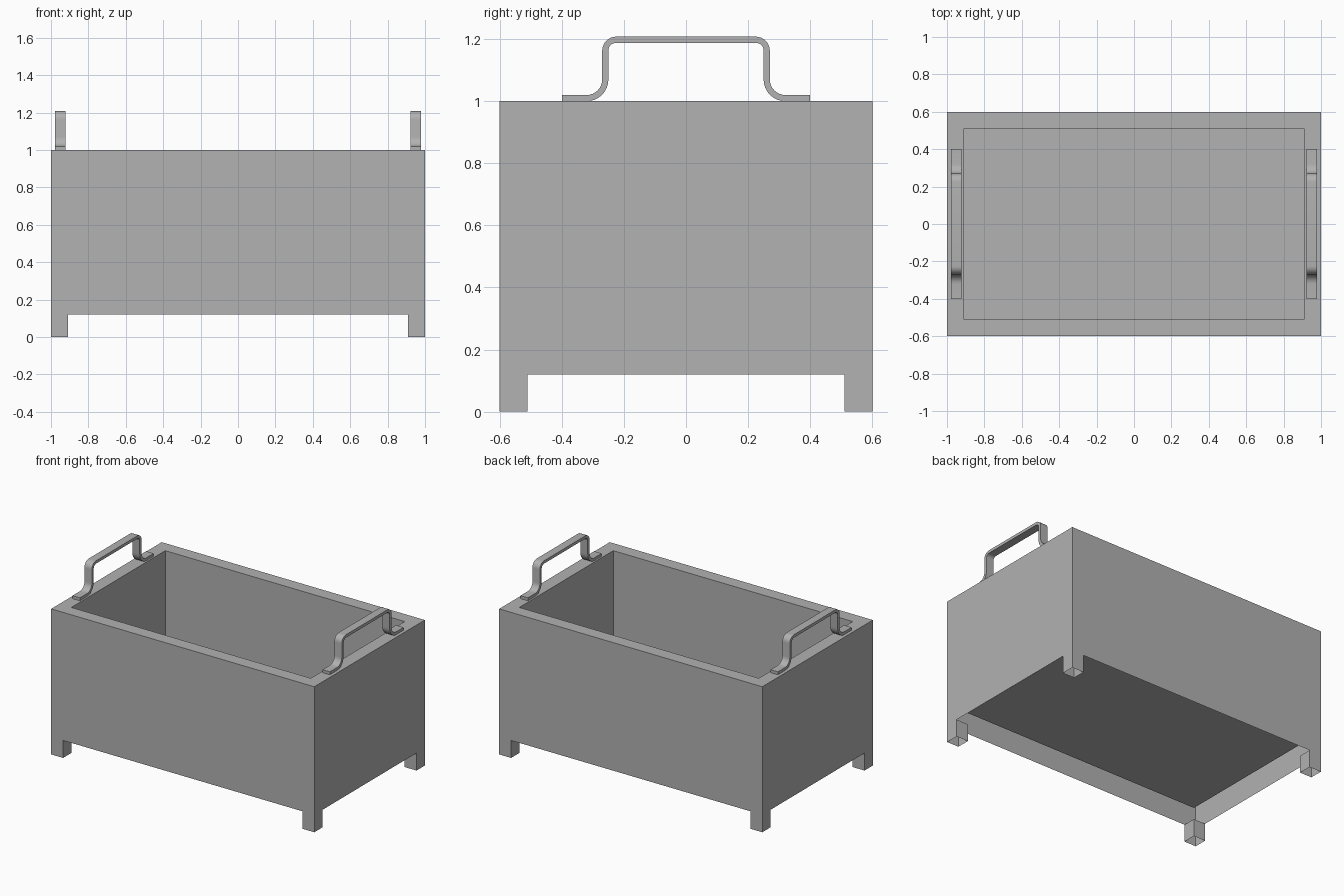
import bpy, bmesh, math

cube = bpy.data.objects.get("Cube")
if cube:
    bpy.data.objects.remove(cube, do_unlink=True)

# Single grey finish
grey = bpy.data.materials.new("plain_grey")
grey.use_nodes = True
colour = (0.445, 0.445, 0.445, 1)
grey.diffuse_color = colour
grey.node_tree.nodes["Principled BSDF"].inputs["Base Color"].default_value = colour

HX, HY, TOP = 1.0, 0.6, 1.0        # outer half sizes and rim height
WALL, LEG, FLOOR = 0.09, 0.12, 0.2  # wall thickness, leg height, inner floor
IX, IY = HX - WALL, HY - WALL


def finish(bm, name):
    bmesh.ops.remove_doubles(bm, verts=bm.verts, dist=0.0001)
    bmesh.ops.recalc_face_normals(bm, faces=bm.faces)
    mesh = bpy.data.meshes.new(name)
    bm.to_mesh(mesh)
    bm.free()
    mesh.materials.append(grey)
    obj = bpy.data.objects.new(name, mesh)
    bpy.context.collection.objects.link(obj)
    return obj


def face(bm, points):
    return bm.faces.new([bm.verts.new(p) for p in points])


def notched(half, inner):
    """Wall outline with a leg at each end."""
    return [(-half, 0), (-inner, 0), (-inner, LEG), (inner, LEG),
            (inner, 0), (half, 0), (half, TOP), (-half, TOP)]


# Planter box: hollow walls open underneath, rim, inner tub and tubular legs
bm = bmesh.new()
for s in (-1, 1):
    face(bm, [(u, s * HY, z) for u, z in notched(HX, IX)])
    face(bm, [(s * HX, u, z) for u, z in notched(HY, IY)])
    # rim
    face(bm, [(-HX, s * HY, TOP), (HX, s * HY, TOP), (IX, s * IY, TOP), (-IX, s * IY, TOP)])
    face(bm, [(s * HX, -HY, TOP), (s * HX, HY, TOP), (s * IX, IY, TOP), (s * IX, -IY, TOP)])
    # inner walls
    face(bm, [(-IX, s * IY, FLOOR), (IX, s * IY, FLOOR), (IX, s * IY, TOP), (-IX, s * IY, TOP)])
    face(bm, [(s * IX, -IY, FLOOR), (s * IX, IY, FLOOR), (s * IX, IY, TOP), (s * IX, -IY, TOP)])
    # inner sides of the legs
    for t in (-1, 1):
        x, y = s * IX, t * IY
        face(bm, [(x, y, 0), (s * HX, y, 0), (s * HX, y, LEG), (x, y, LEG)])
        face(bm, [(x, y, 0), (x, t * HY, 0), (x, t * HY, LEG), (x, y, LEG)])
face(bm, [(-IX, -IY, FLOOR), (IX, -IY, FLOOR), (IX, IY, FLOOR), (-IX, IY, FLOOR)])
finish(bm, "planter_box")


def arc(cy, cz, radius, start, end, steps=8):
    angles = [math.radians(start + (end - start) * i / steps) for i in range(steps + 1)]
    return [(cy + radius * math.cos(a), cz + radius * math.sin(a)) for a in angles]


# Handle strap: matching under and upper profile lines for one half, then mirrored
STRAP, BEND, CORNER = 0.02, 0.07, 0.045
low, high = (-0.32, TOP + BEND), (-0.225, 1.163)
under = [(-0.4, TOP)] + arc(*low, BEND, -90, 0) + arc(*high, CORNER - STRAP, 180, 90)
upper = [(-0.4, TOP + STRAP)] + arc(*low, BEND - STRAP, -90, 0) + arc(*high, CORNER, 180, 90)
under += [(-y, z) for y, z in reversed(under)]
upper += [(-y, z) for y, z in reversed(upper)]

for name, centre in (("left_handle", 0.95), ("right_handle", -0.95)):
    bm = bmesh.new()
    strips = []
    for i in range(len(under) - 1):
        quad = [under[i], under[i + 1], upper[i + 1], upper[i]]
        strips.append(face(bm, [(centre - 0.028, y, z) for y, z in quad]))
    bmesh.ops.remove_doubles(bm, verts=bm.verts, dist=0.0001)
    side = bmesh.ops.extrude_face_region(bm, geom=bm.faces[:], use_keep_orig=True)
    moved = [v for v in side["geom"] if isinstance(v, bmesh.types.BMVert)]
    bmesh.ops.translate(bm, verts=moved, vec=(0.056, 0, 0))
    handle = finish(bm, name)
    bpy.ops.object.select_all(action="DESELECT")
    handle.select_set(True)
    bpy.context.view_layer.objects.active = handle
    bpy.ops.object.shade_smooth_by_angle(angle=math.radians(30))
